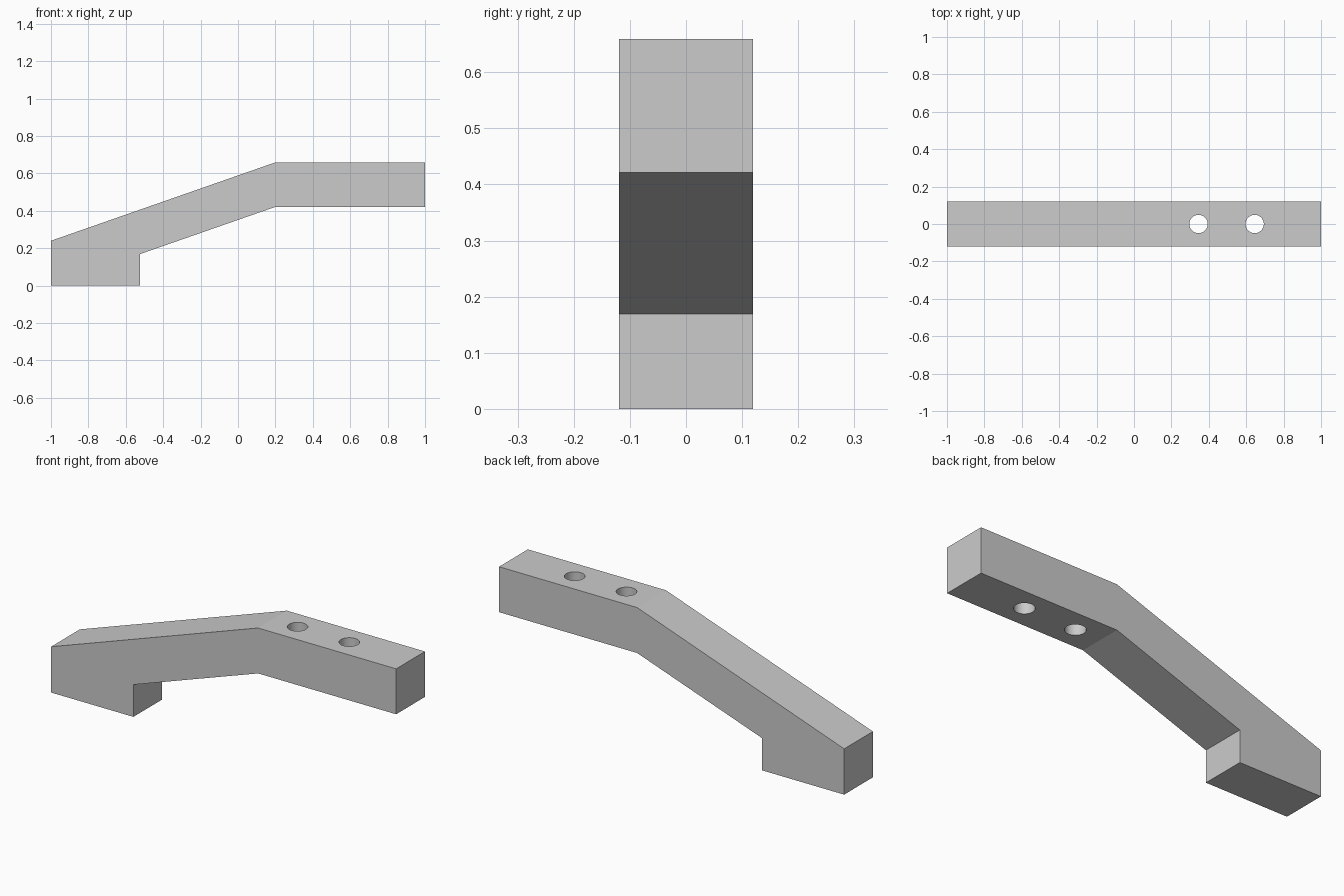
import bpy
import bmesh

old = bpy.data.objects.get("Cube")
if old:
    bpy.data.objects.remove(old, do_unlink=True)

HALF_WIDTH = 0.119
HOLE_RADIUS = 0.049


def make_material(name, rgba):
    mat = bpy.data.materials.new(name)
    mat.use_nodes = True
    mat.diffuse_color = rgba
    mat.node_tree.nodes["Principled BSDF"].inputs["Base Color"].default_value = rgba
    return mat


grey = make_material("light grey", (0.6, 0.6, 0.6, 1))

# Cranked arm: side profile extruded across its width
profile = [(-1, 0), (-0.523, 0), (-0.523, 0.169), (0.2, 0.421),
           (1, 0.421), (1, 0.659), (0.2, 0.659), (-1, 0.24)]
bm = bmesh.new()
side = bm.faces.new([bm.verts.new((x, -HALF_WIDTH, z)) for x, z in profile])
extruded = bmesh.ops.extrude_face_region(bm, geom=[side])["geom"]
bmesh.ops.translate(bm, vec=(0, 2 * HALF_WIDTH, 0),
                    verts=[v for v in extruded if isinstance(v, bmesh.types.BMVert)])
bmesh.ops.recalc_face_normals(bm, faces=bm.faces[:])
mesh = bpy.data.meshes.new("arm")
bm.to_mesh(mesh)
bm.free()
mesh.materials.append(grey)
arm = bpy.data.objects.new("arm", mesh)
bpy.context.collection.objects.link(arm)

# Two vertical bolt holes through the level end
cutters = []
for i, x in enumerate((0.345, 0.645)):
    bpy.ops.mesh.primitive_cylinder_add(vertices=48, radius=HOLE_RADIUS,
                                        depth=0.6, location=(x, 0, 0.54))
    cutter = bpy.context.object
    cutter.name = f"bolt_hole_cutter_{i + 1}"
    cutter.data.materials.append(grey)
    cut = arm.modifiers.new(f"bolt_hole_{i + 1}", "BOOLEAN")
    cut.operation = "DIFFERENCE"
    cut.solver = "EXACT"
    cut.object = cutter
    cutters.append(cutter)

# Apply the cuts, drop the cutters and smooth only the hole walls
bpy.ops.object.select_all(action="DESELECT")
arm.select_set(True)
bpy.context.view_layer.objects.active = arm
for mod in list(arm.modifiers):
    bpy.ops.object.modifier_apply(modifier=mod.name)
for cutter in cutters:
    bpy.data.objects.remove(cutter, do_unlink=True)
bpy.ops.object.shade_smooth_by_angle(angle=0.3)
